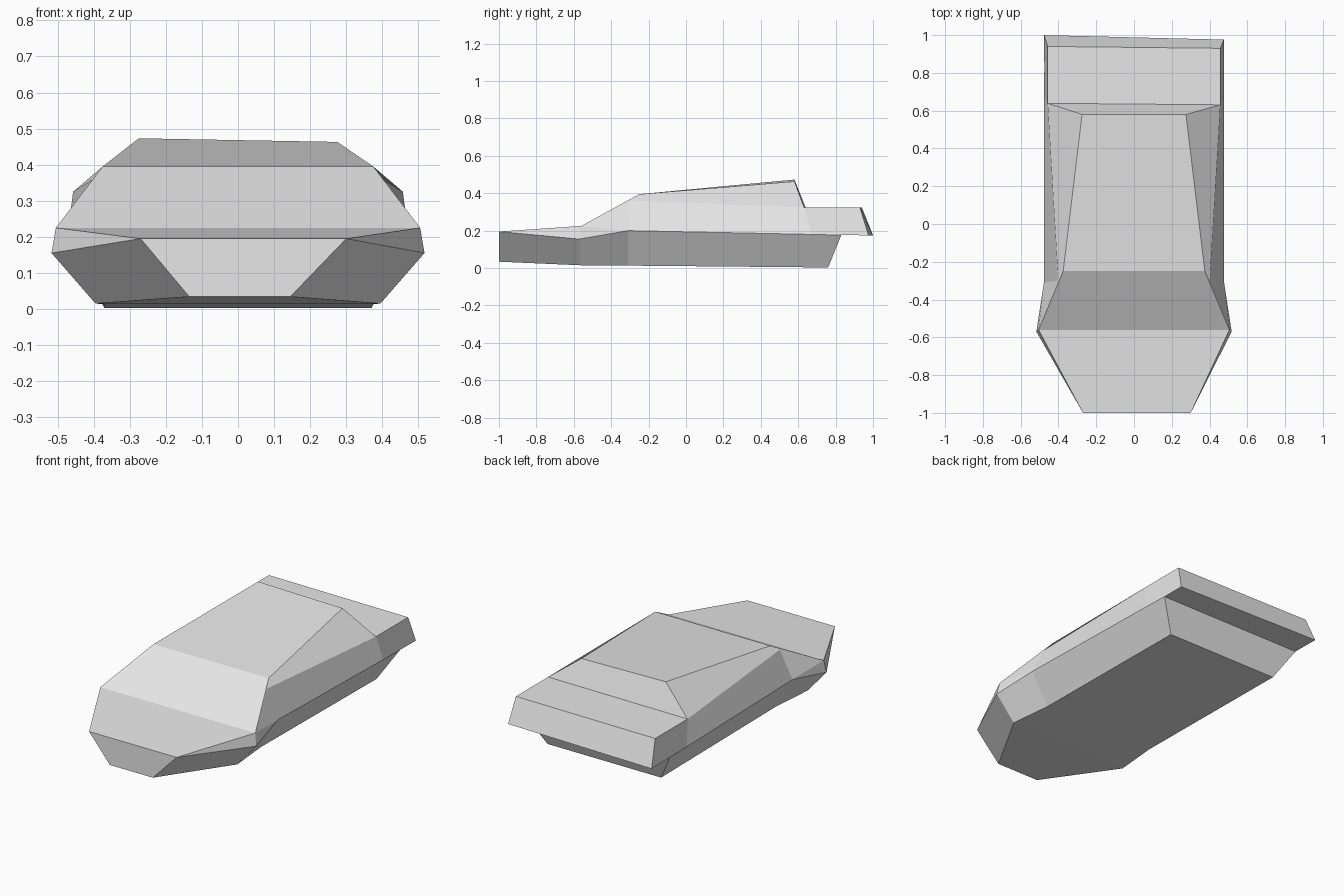
import bpy
import bmesh

# Remove the default cube
cube = bpy.data.objects.get("Cube")
if cube:
    bpy.data.objects.remove(cube, do_unlink=True)

# Single body colour
grey = bpy.data.materials.new("light_grey")
grey.use_nodes = True
colour = (0.8, 0.8, 0.8, 1)
grey.diffuse_color = colour
grey.node_tree.nodes["Principled BSDF"].inputs["Base Color"].default_value = colour

# Left half corner points of the body
corners = {
    "nose_top": (.285, -1, .195),
    "cowl": (.505, -.56, .225),
    "windscreen_top": (.375, -.25, .395),
    "roof_rear": (.275, .58, .468),
    "deck_front": (.457, .635, .325),
    "deck_rear": (.457, .935, .325),
    "tail_lip": (.476, .988, .175),
    "tail_under": (.475, .83, .176),
    "floor_rear": (.37, .76, .003),
    "floor_front": (.37, -.31, .013),
    "floor_bend": (.395, -.57, .015),
    "nose_low": (.14, -1, .034),
    "pillar": (.401, -.3, .36),
    "wing": (.517, -.57, .155),
    "belt_front": (.477, -.31, .2),
    "belt_rear": (.476, .67, .18),
}

# Small left/right skew of the hand-cut corners
skew = {
    "nose_top": (.015, 0, 0),
    "nose_low": (.005, 0, 0),
    "roof_rear": (0, 0, -.005),
    "deck_front": (0, -.004, 0),
    "deck_rear": (0, -.005, 0),
    "tail_lip": (0, -.012, 0),
}

# Corners running lengthwise around the body, spanned from side to side
centre_chain = [
    "nose_top", "cowl", "windscreen_top", "roof_rear", "deck_front",
    "deck_rear", "tail_lip", "tail_under", "floor_rear", "floor_front",
    "floor_bend", "nose_low",
]

# Panels on each flank
flank_panels = [
    "nose_top wing cowl",
    "nose_top nose_low floor_bend wing",
    "wing floor_bend floor_front belt_front",
    "belt_front floor_front floor_rear tail_under belt_rear",
    "cowl wing belt_front",
    "cowl belt_front pillar",
    "cowl pillar windscreen_top",
    "pillar belt_front belt_rear deck_front",
    "windscreen_top pillar deck_front roof_rear",
    "deck_front belt_rear tail_under tail_lip deck_rear",
]


def side_vertices(bm, sign):
    """Place the corner points on one side of the body."""
    verts = {}
    for name, (x, y, z) in corners.items():
        dx, dy, dz = skew.get(name, (0, 0, 0))
        verts[name] = bm.verts.new((sign * x + dx, y + sign * dy, z + sign * dz))
    return verts


bm = bmesh.new()
left = side_vertices(bm, 1)
right = side_vertices(bm, -1)

# Panels across the body: bonnet, windscreen, roof, deck, tail and floor
for a, b in zip(centre_chain, centre_chain[1:] + centre_chain[:1]):
    bm.faces.new((left[a], left[b], right[b], right[a]))

# Mirrored flanks
for side in (left, right):
    for panel in flank_panels:
        bm.faces.new([side[name] for name in panel.split()])

bmesh.ops.recalc_face_normals(bm, faces=bm.faces)
mesh = bpy.data.meshes.new("car_body")
bm.to_mesh(mesh)
bm.free()
mesh.materials.append(grey)
body = bpy.data.objects.new("car_body", mesh)
bpy.context.collection.objects.link(body)
